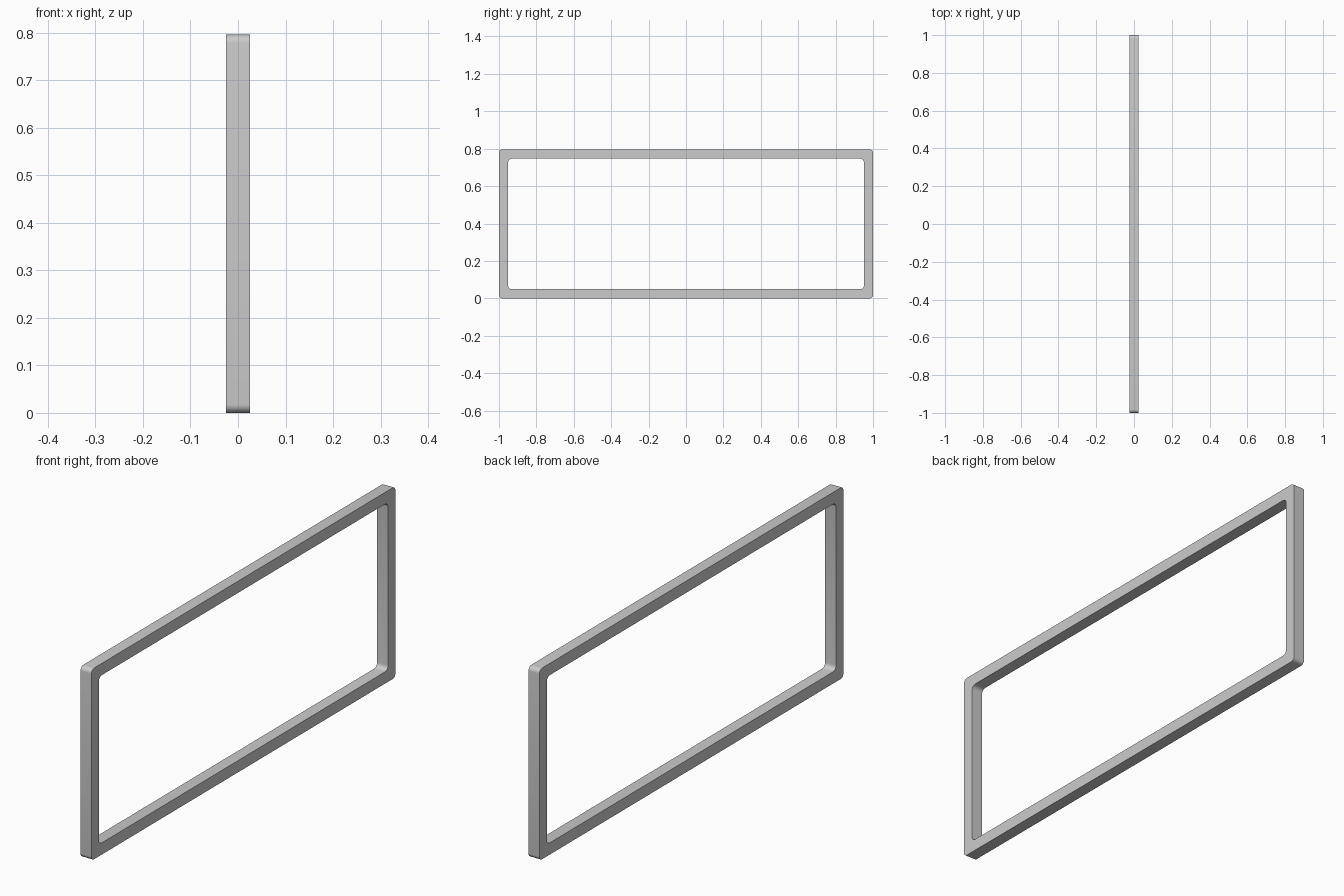
import bpy, bmesh, math

if "Cube" in bpy.data.objects:
    bpy.data.objects.remove(bpy.data.objects["Cube"])

DEPTH, HEIGHT, BAR = 0.05, 0.796, 0.049
SEG = 6


def rounded_rect(y, z0, z1, r):
    """Points of a rounded rectangle in the YZ plane."""
    corners = [(y - r, z1 - r), (-y + r, z1 - r), (-y + r, z0 + r), (y - r, z0 + r)]
    pts = []
    for i, (cy, cz) in enumerate(corners):
        for k in range(SEG + 1):
            a = math.pi / 2 * (i + k / SEG)
            pts.append((cy + r * math.cos(a), cz + r * math.sin(a)))
    return pts


# Outer and inner outlines of the frame
outer = rounded_rect(1.0, 0, HEIGHT, 0.018)
inner = rounded_rect(1.0 - BAR, BAR, HEIGHT - BAR, 0.02)

# Four edge loops: outer left/right, inner right/left, bridged into a closed ring
bm = bmesh.new()
h = DEPTH / 2
loops = [[bm.verts.new((x, y, z)) for y, z in pts]
         for x, pts in ((-h, outer), (h, outer), (h, inner), (-h, inner))]
n = len(outer)
for i in range(4):
    a, b = loops[i], loops[(i + 1) % 4]
    for j in range(n):
        k = (j + 1) % n
        bm.faces.new((a[j], a[k], b[k], b[j]))
bmesh.ops.recalc_face_normals(bm, faces=bm.faces)

mesh = bpy.data.meshes.new("frame")
bm.to_mesh(mesh)
bm.free()
frame = bpy.data.objects.new("frame", mesh)
bpy.context.collection.objects.link(frame)

# Smooth corners, crisp side edges
bpy.context.view_layer.objects.active = frame
frame.select_set(True)
bpy.ops.object.shade_smooth_by_angle(angle=math.radians(30))
